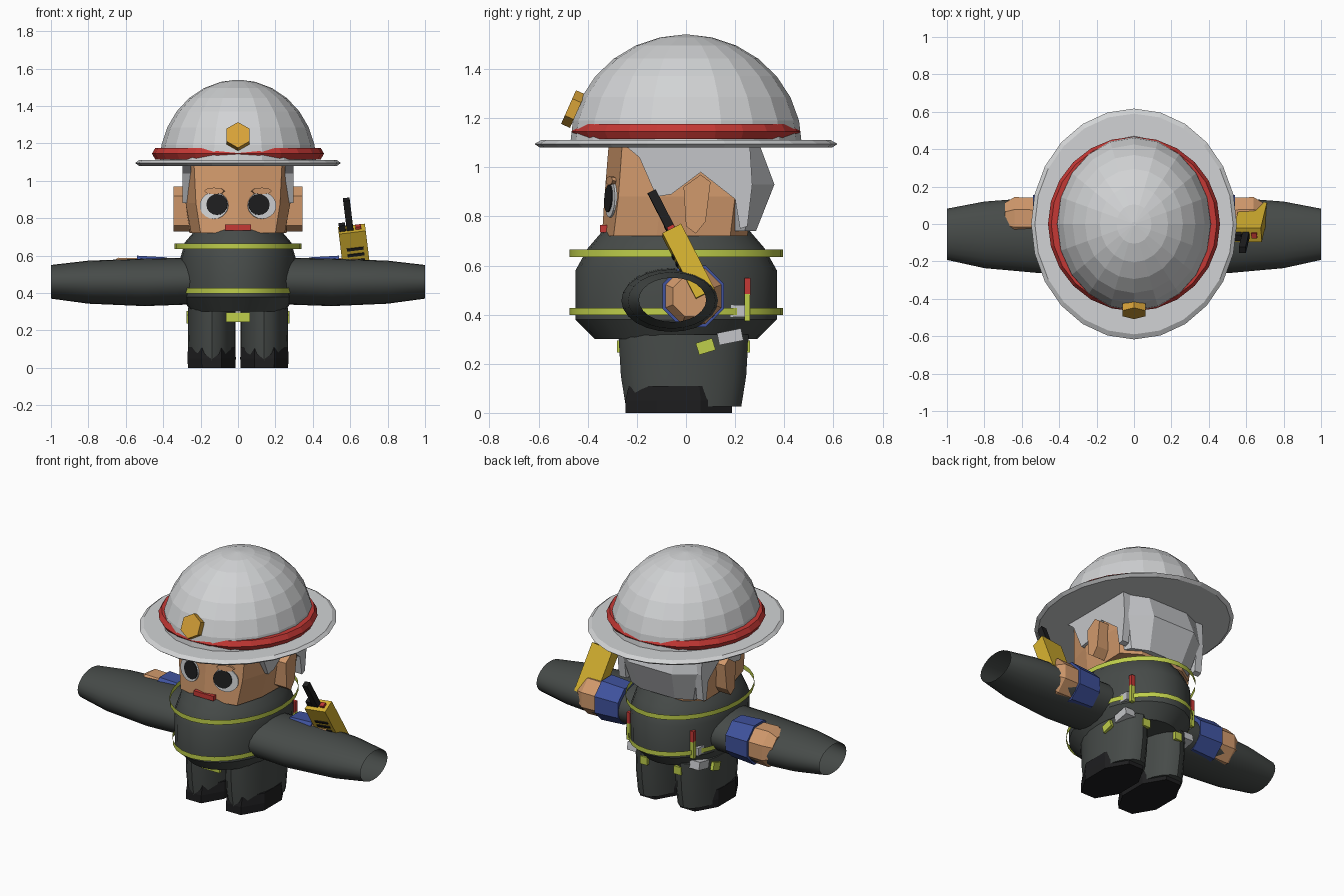
import bpy, bmesh
from math import pi, sin, cos, radians
from mathutils import Matrix, Vector, Euler

if "Cube" in bpy.data.objects:
    bpy.data.objects.remove(bpy.data.objects["Cube"])


def material(name, r, g, b):
    m = bpy.data.materials.new(name)
    m.use_nodes = True
    m.diffuse_color = (r, g, b, 1)
    m.node_tree.nodes["Principled BSDF"].inputs["Base Color"].default_value = (r, g, b, 1)
    return m


white = material("helmet white", .64, .65, .66)
silver = material("silver hair", .55, .56, .58)
red = material("red", .56, .04, .035)
gold = material("badge gold", .68, .36, .04)
skin = material("skin", .64, .32, .15)
cloth = material("charcoal cloth", .062, .07, .066)
neon = material("reflective lime", .52, .62, .07)
black = material("black", .013, .013, .014)
blue = material("cuff blue", .05, .085, .34)
yellow = material("radio yellow", .68, .45, .03)


def finish(name, bm, mat, smooth=False):
    bmesh.ops.recalc_face_normals(bm, faces=bm.faces[:])
    me = bpy.data.meshes.new(name)
    bm.to_mesh(me)
    bm.free()
    me.materials.append(mat)
    if smooth:
        for p in me.polygons:
            p.use_smooth = True
        me.set_sharp_from_angle(angle=radians(30))
    ob = bpy.data.objects.new(name, me)
    bpy.context.collection.objects.link(ob)
    return ob


def oval(cx, cy, rx, ry, z, n, turn=0.0):
    return [(cx + rx * cos(2 * pi * i / n + turn), cy + ry * sin(2 * pi * i / n + turn), z)
            for i in range(n)]


def along_x(ring, side):
    # Turn a ring of (y, z, x) points into one standing across the x axis
    return [(side * p[2], p[0], p[1]) for p in ring]


def loft(name, rings, mat, caps=True, smooth=False):
    bm = bmesh.new()
    rows = [[bm.verts.new(p) for p in ring] for ring in rings]
    for a, b in zip(rows, rows[1:]):
        for i in range(len(a)):
            j = (i + 1) % len(a)
            bm.faces.new((a[i], a[j], b[j], b[i]))
    if caps:
        bm.faces.new(rows[0])
        bm.faces.new(rows[-1])
    return finish(name, bm, mat, smooth)


def prism_x(name, outline, x0, x1, side, mat):
    return loft(name, [[(side * x, y, z) for y, z in outline] for x in (x0, x1)], mat)


def box(name, at, size, mat, rot=(0, 0, 0)):
    bm = bmesh.new()
    m = Matrix.Translation(at) @ Euler(rot).to_matrix().to_4x4() @ Matrix.Diagonal((*size, 1))
    bmesh.ops.create_cube(bm, size=1, matrix=m)
    return finish(name, bm, mat)


def disc(name, at, normal, rx, ry, thick, n, mat):
    q = Vector(normal).to_track_quat('Z', 'Y').to_matrix().to_4x4()
    bm = bmesh.new()
    bmesh.ops.create_cone(bm, cap_ends=True, segments=n, radius1=1, radius2=1, depth=1,
                          matrix=Matrix.Translation(at) @ q @ Matrix.Diagonal((rx, ry, thick, 1)))
    return finish(name, bm, mat)


# Helmet: faceted dome, brim, red band and badge
steps = 7
dome = [oval(0, 0, .42 * cos(a), .472 * cos(a), 1.09 + .45 * sin(a), 20)
        for a in [i * pi / 2 / steps for i in range(steps)]]
dome.append(oval(0, 0, .012, .012, 1.54, 20))
loft("helmet_dome", dome, white)
loft("helmet_brim", [oval(0, 0, .53, .595, 1.08, 24), oval(0, 0, .55, .617, 1.095, 24),
                     oval(0, 0, .53, .59, 1.11, 24)], white)
section = oval(0, 0, .035, .035, 0, 6)
band = [oval(0, 0, .425 + u, .432 + u, 1.145 + v, 24) for u, v, _ in section]
loft("helmet_band", band + band[:1], red, caps=False)
disc("helmet_badge", (0, -.46, 1.237), (0, -.9, .4), .07, .075, .04, 6, gold)


# Head
def head_ring(half, z):
    left = [(-x, y) for x, y in half[:0:-1] if x > 0]
    return [(x, y, z) for x, y in half + left]


loft("head", [
    head_ring([(0, -.342), (.2, -.295), (.25, -.12), (.26, .18), (.15, .25)], .72),
    head_ring([(0, -.332), (.225, -.275), (.28, -.1), (.28, .2), (.16, .27)], .88),
    head_ring([(0, -.315), (.235, -.26), (.275, -.1), (.27, .2), (.18, .28)], 1.09)], skin)
loft("hair_back", [
    head_ring([(0, .2), (.24, .2), (.22, .24), (.12, .285)], .74),
    head_ring([(0, .2), (.29, .2), (.27, .27), (.15, .36)], .93),
    head_ring([(0, .2), (.28, .2), (.26, .25), (.14, .30)], 1.09)], silver)
hair_outline = [(-.25, 1.09), (-.19, 1.04), (-.12, .88), (-.06, .89), (.06, .98),
                (.2, .87), (.22, .75), (.25, .76), (.27, .93), (.26, 1.09)]
ear_outline = [(0, .76), (-.01, .92), (.06, .97), (.1, .94), (.08, .78), (.04, .73)]
for s, tag in ((1, "left"), (-1, "right")):
    prism_x(tag + "_hair_side", hair_outline, .25, .298, s, silver)
    prism_x(tag + "_ear", ear_outline, .26, .345, s, skin)
    n = (s * .25, -.96, .06)
    disc(tag + "_eye_white", (s * .128, -.305, .868), n, .078, .072, .009, 20, white)
    disc(tag + "_pupil", (s * .112, -.314, .873), n, .058, .056, .009, 16, black)
    disc(tag + "_brow", (s * .125, -.303, .945), n, .055, .018, .02, 8, skin)
box("mouth", (0, -.335, .75), (.14, .03, .03), red)

# Torso and reflective hoops
profile = [(.25, .33, .30), (.305, .41, .38), (.31, .41, .58), (.285, .36, .67), (.225, .30, .74)]
loft("jacket", [oval(0, -.04, rx, ry, z, 24) for rx, ry, z in profile], cloth, smooth=True)
for name, rx, z in (("upper_hoop", .34, .65), ("lower_hoop", .312, .413)):
    loft(name, [oval(0, -.04, rx, .435, z + d, 28) for d in (-.015, .015)],
         neon, caps=False, smooth=True)

for s, tag in ((1, "left"), (-1, "right")):
    # Open sleeve with the cuff and hand showing at its back
    tube = [(-.06, .465, .2, .125, .22), (-.06, .457, .203, .127, .5),
            (-.058, .458, .178, .115, .8), (-.055, .46, .137, .09, 1)]
    loft(tag + "_sleeve", [along_x(oval(cy, cz, ry, rz, x, 24), s) for cy, cz, ry, rz, x in tube],
         cloth, caps=False, smooth=True)
    loft(tag + "_cuff", [along_x(oval(.03, .475, r, r, x, 8, pi / 8), s)
                         for r, x in ((.125, .38), (.135, .54))], blue)
    loft(tag + "_hand", [along_x(oval(.03, .475, r, r, x, 8, pi / 8), s)
                         for r, x in ((.12, .53), (.123, .64), (.09, .69))], skin)
    # Trouser leg and boot
    loft(tag + "_leg", [oval(s * .14, -.01, rx, ry, z, 20)
                        for rx, ry, z in ((.125, .235, .025), (.127, .255, .15), (.126, .265, .32))],
         cloth, smooth=True)
    boot = [(.137, .235, 0), (.14, .235, .05), (.137, .22, .11)]
    loft(tag + "_boot", [oval(s * .141, -.03, rx, ry, z, 8, pi / 8) for rx, ry, z in boot], black)
    # Belt pieces and flare
    box(tag + "_belt_tab", (s * .265, .08, .27), (.02, .07, .05), neon, (.3, 0, 0))
    box(tag + "_belt_pouch", (s * .22, .18, .31), (.07, .1, .05), silver, (.2, 0, 0))
    box(tag + "_belt_clip", (s * .235, .21, .415), (.04, .06, .05), silver)
    box(tag + "_flare_body", (s * .225, .25, .43), (.025, .022, .11), neon)
    box(tag + "_flare_tip", (s * .225, .25, .515), (.025, .024, .07), red)
    box(tag + "_back_tab", (s * .12, .25, .27), (.05, .02, .05), neon)
box("front_tab", (0, -.27, .27), (.13, .02, .05), neon)

# Hand radio leaning forward, built in its own frame
lean = Euler((radians(27), radians(-7), 0))
base = Vector((.625, .01, .61))


def radio_part(name, at, size, mat):
    return box(name, base + lean.to_matrix() @ Vector(at), size, mat, lean)


radio_part("radio_body", (0, 0, 0), (.145, .085, .30), yellow)
radio_part("radio_antenna", (-.01, 0, .235), (.036, .036, .19), black)
radio_part("radio_knob", (-.05, 0, .165), (.035, .035, .04), black)
radio_part("radio_button", (.035, 0, .155), (.03, .03, .02), red)
for i in range(3):
    radio_part("radio_grille", (.005, -.044, .05 - i * .035), (.09, .008, .015), black)
